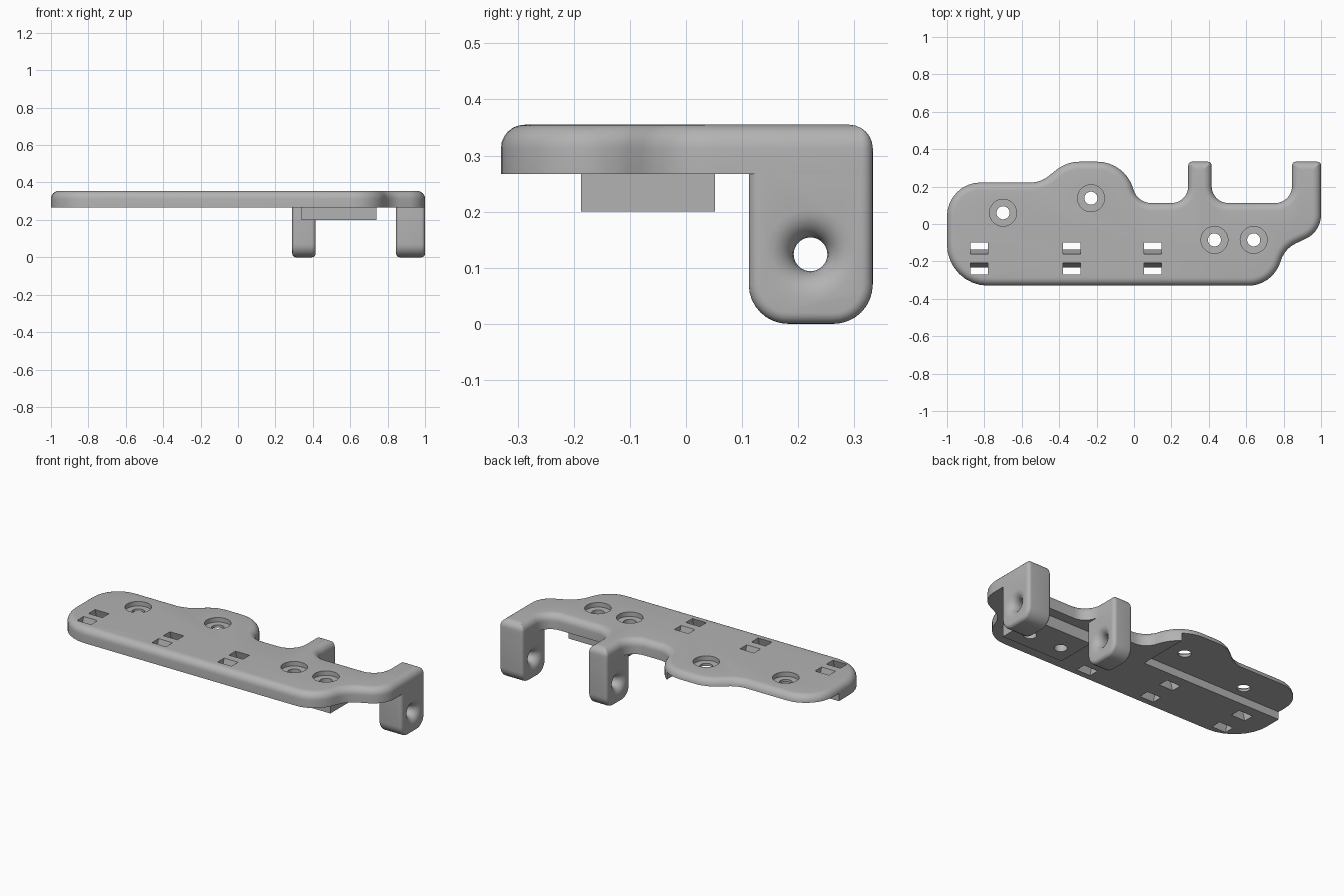
import bpy, bmesh, math
from mathutils import Vector

old = bpy.data.objects.get("Cube")
if old:
    bpy.data.objects.remove(old, do_unlink=True)

grey = bpy.data.materials.new("plain grey")
grey.use_nodes = True
colour = (0.45, 0.45, 0.45, 1)
grey.diffuse_color = colour
grey.node_tree.nodes["Principled BSDF"].inputs["Base Color"].default_value = colour


def outline(corners, inset=0.0, steps=8):
    """Counter-clockwise polygon with a fillet at each corner, shrunk by inset."""
    pts = [Vector(c[:2]) for c in corners]
    result = []
    for i, p in enumerate(pts):
        e1 = (p - pts[i - 1]).normalized()
        e2 = (pts[(i + 1) % len(pts)] - p).normalized()
        n1, n2 = Vector((-e1.y, e1.x)), Vector((-e2.y, e2.x))
        p = p + (n1 + n2) * inset / (1 + n1.dot(n2))
        turn = math.atan2(e1.x * e2.y - e1.y * e2.x, e1.dot(e2))
        side = 1 if turn > 0 else -1
        r = max(corners[i][2] - side * inset, 0.002)
        start = p - e1 * r * math.tan(abs(turn) / 2)
        centre = start + n1 * r * side
        for k in range(steps + 1):
            a = turn * k / steps
            arm = start - centre
            result.append(centre + Vector((arm.x * math.cos(a) - arm.y * math.sin(a),
                                           arm.x * math.sin(a) + arm.y * math.cos(a))))
    return result


def loft(name, rings):
    """Closed solid through rings of equal length."""
    bm = bmesh.new()
    loops = [[bm.verts.new(p) for p in ring] for ring in rings]
    n = len(loops[0])
    for a, b in zip(loops, loops[1:]):
        for i in range(n):
            j = (i + 1) % n
            bm.faces.new((a[i], a[j], b[j], b[i]))
    bm.faces.new(loops[0][::-1])
    bm.faces.new(loops[-1])
    bmesh.ops.recalc_face_normals(bm, faces=bm.faces)
    mesh = bpy.data.meshes.new(name)
    bm.to_mesh(mesh)
    bm.free()
    mesh.materials.append(grey)
    obj = bpy.data.objects.new(name, mesh)
    bpy.context.collection.objects.link(obj)
    return obj


def box(name, x0, x1, y0, y1, z0, z1, lean=0.0):
    def ring(z, s):
        return [(x0, y0 + s, z), (x1, y0 + s, z), (x1, y1 + s, z), (x0, y1 + s, z)]
    return loft(name, [ring(z0, lean), ring(z1, -lean)])


def turned(name, profile, place, steps=40):
    """Solid of circles; place maps (radius*cos, radius*sin, height) to a point."""
    return loft(name, [[place(r * math.cos(math.tau * k / steps),
                              r * math.sin(math.tau * k / steps), h)
                        for k in range(steps)] for r, h in profile])


def cut(target, cutter):
    cutter.hide_render = True
    mod = target.modifiers.new("cut", 'BOOLEAN')
    mod.operation = 'DIFFERENCE'
    mod.solver = 'EXACT'
    mod.object = cutter
    bpy.context.view_layer.objects.active = target
    bpy.ops.object.modifier_apply(modifier=mod.name)
    bpy.data.objects.remove(cutter, do_unlink=True)


TOP, UNDER = 0.355, 0.267
quarter = [math.pi / 2 * k / 6 for k in range(7)]

# Plate: filleted outline with a rounded upper edge
plan = [(-1, -.33, .22), (.735, -.33, .18), (.81, -.13, .15), (1, -.04, .14),
        (1, .333, .02), (.845, .333, .02), (.845, .112, .09), (.415, .112, .09),
        (.415, .333, .02), (.29, .333, .02), (.29, .112, .09), (.02, .112, .1),
        (-.05, .333, .2), (-.36, .333, .2), (-.5, .222, .15), (-1, .222, .18)]
edge = 0.042
levels = [(0, UNDER)] + [(edge * (1 - math.cos(a)), TOP - edge + edge * math.sin(a))
                         for a in quarter]
plate = loft("plate", [[(p.x, p.y, z) for p in outline(plan, d)] for d, z in levels])

# Block under the plate
block = box("under_block", .34, .74, -.187, .052, .2, .3)

# Thinned rear part of the underside
cut(plate, box("recess", -1.2, -.08, -.012, .5, .1, .313))

# Counterbored screw holes
for x, y in [(-.7, .06), (-.23, .138), (.43, -.085), (.64, -.085)]:
    for target in (plate, block):
        if target is block and x < 0:
            continue
        profile = [(.035, .1), (.035, TOP - .027), (.072, TOP - .027), (.072, .5)]
        cut(target, turned("screw_hole", profile,
                           lambda a, b, h: (x + a, y + b, h)))

# Pairs of leaning strap slots
for x in (-.827, -.333, .1):
    for y, lean in ((-.118, .026), (-.251, -.026)):
        cut(plate, box("slot", x - .046, x + .046, y - .031, y + .031,
                       .221, .401, lean))

# Hinge posts with flared cross holes
side = [(.112, 0, .07), (.333, 0, .07), (.333, .31, .003), (.112, .31, .003)]
soft = 0.02
flare = 0.05
for name, x0, x1 in (("middle_post", .29, .415), ("end_post", .845, 1.0)):
    levels = [(soft * (1 - math.sin(a)), x0 + soft * (1 - math.cos(a))) for a in quarter]
    levels += [(d, x0 + x1 - x) for d, x in reversed(levels)]
    post = loft(name, [[(x, p.x, p.y) for p in outline(side, d)] for d, x in levels])
    half = [(.03 + flare * (1 - math.cos(a)), x1 - flare + flare * math.sin(a))
            for a in quarter]
    half.append((.03 + flare, x1 + .02))
    profile = [(r, x0 + x1 - x) for r, x in reversed(half)] + half
    cut(post, turned("flare", profile, lambda a, b, h: (h, .222 + a, .124 + b)))

# Smooth shading with sharp edges kept
for obj in list(bpy.context.scene.objects):
    obj.select_set(obj.type == 'MESH' and grey.name in obj.data.materials)
bpy.ops.object.shade_smooth_by_angle(angle=math.radians(35))
